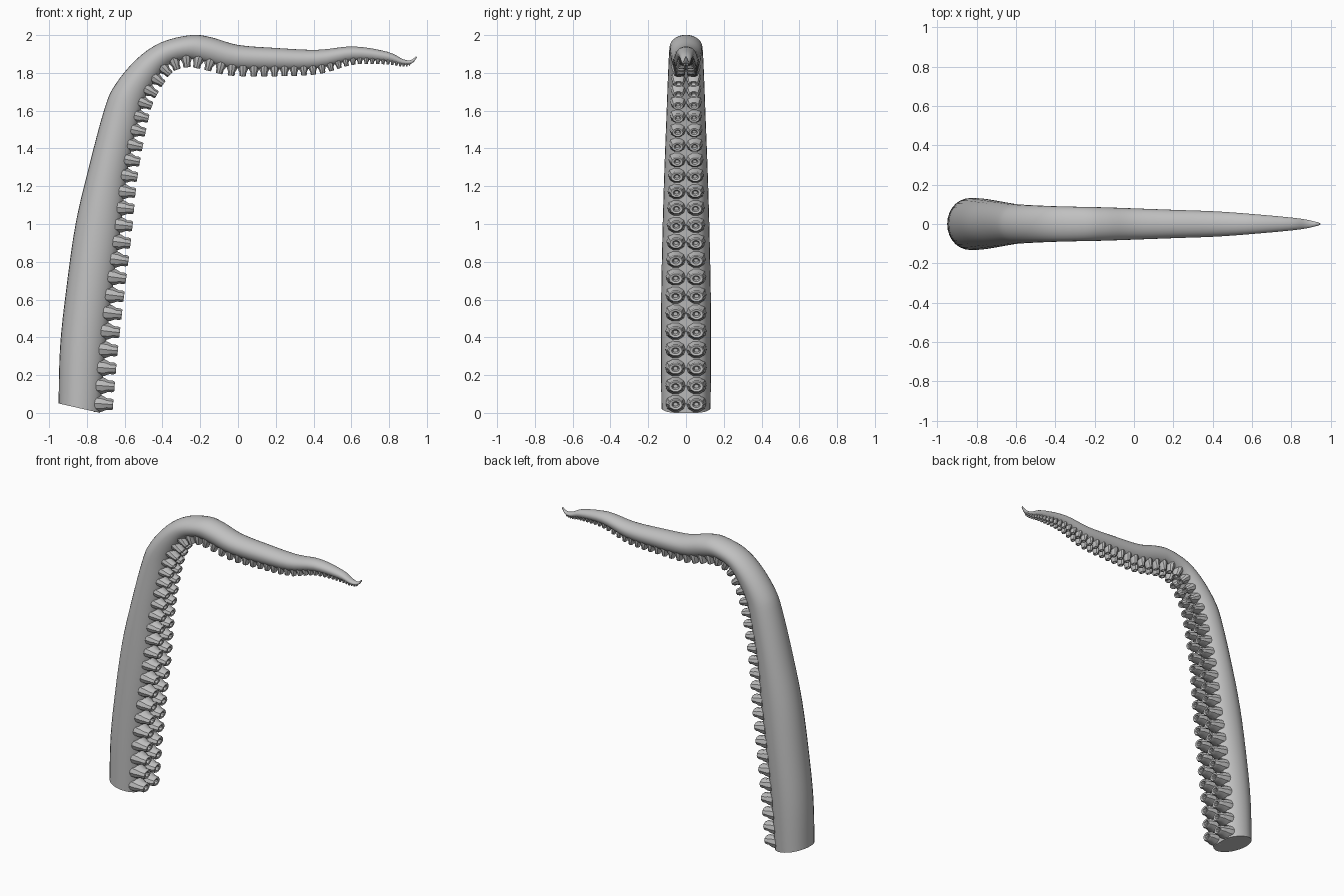
import bpy, bmesh, math
from mathutils import Vector

if "Cube" in bpy.data.objects:
    bpy.data.objects.remove(bpy.data.objects["Cube"])

# outer edge x, z; inner edge x, z; half width
STATIONS = [
    (-.95, .05, -.73, .0, .130), (-.942, .35, -.705, .31, .133),
    (-.91, .65, -.668, .63, .131), (-.86, 1.0, -.625, .95, .124),
    (-.79, 1.3, -.59, 1.25, .115), (-.71, 1.6, -.535, 1.52, .104),
    (-.655, 1.73, -.495, 1.66, .099), (-.54, 1.87, -.432, 1.77, .094),
    (-.41, 1.96, -.365, 1.845, .09), (-.25, 2.0, -.27, 1.873, .087),
    (-.14, 1.988, -.18, 1.86, .085), (0, 1.948, -.03, 1.825, .08),
    (.2, 1.932, .2, 1.818, .072), (.42, 1.922, .42, 1.825, .064),
    (.61, 1.94, .61, 1.868, .05), (.79, 1.912, .785, 1.862, .034),
    (.875, 1.872, .87, 1.845, .023), (.915, 1.868, .92, 1.85, .013),
    (.943, 1.889, .947, 1.881, .005)]
STEPS = 4
SIDES = 28

grey = bpy.data.materials.new("warm_free_grey")
grey.diffuse_color = (.53, .53, .53, 1)
grey.use_nodes = True
grey.node_tree.nodes["Principled BSDF"].inputs["Base Color"].default_value = grey.diffuse_color


def spline(t):
    """Smooth station values at parameter t."""
    i = min(int(t), len(STATIONS) - 2)
    u = t - i
    p = [STATIONS[max(0, min(len(STATIONS) - 1, i + k))] for k in (-1, 0, 1, 2)]
    return [.5 * (2 * b + (c - a) * u + (2 * a - 5 * b + 4 * c - d) * u * u
                  + (3 * b - a - 3 * c + d) * u ** 3) for a, b, c, d in zip(*p)]


def frame(t):
    ox, oz, ix, iz, w = spline(t)
    return Vector((ox, 0, oz)), Vector((ix, 0, iz)), w


def skin(bm, rings):
    """Bridge rings of points and cap both ends."""
    rows = [[bm.verts.new(p) for p in ring] for ring in rings]
    n = len(rows[0])
    for a, b in zip(rows, rows[1:]):
        for k in range(n):
            bm.faces.new((a[k], a[(k + 1) % n], b[(k + 1) % n], b[k]))
    bm.faces.new(rows[0][::-1])
    bm.faces.new(rows[-1])


def finish(bm, name):
    bmesh.ops.recalc_face_normals(bm, faces=bm.faces)
    mesh = bpy.data.meshes.new(name)
    bm.to_mesh(mesh)
    bm.free()
    mesh.materials.append(grey)
    obj = bpy.data.objects.new(name, mesh)
    bpy.context.collection.objects.link(obj)
    bpy.ops.object.select_all(action='DESELECT')
    obj.select_set(True)
    bpy.context.view_layer.objects.active = obj
    bpy.ops.object.shade_smooth_by_angle(angle=math.radians(32))
    return obj


# tentacle body: round back, flattened underside
bm = bmesh.new()
rings = []
for j in range((len(STATIONS) - 1) * STEPS + 1):
    outer, inner, w = frame(j / STEPS)
    ring = []
    for k in range(SIDES):
        a = 2 * math.pi * k / SIDES
        c = math.cos(a)
        depth = .5 + .5 * (min(c, .84) / .84 if c > 0 else c)
        p = outer.lerp(inner, depth)
        p.y = w * math.sin(a)
        ring.append(p)
    rings.append(ring)
skin(bm, rings)
finish(bm, "tentacle_body")

# suckers: paired cups spaced in proportion to the body width
# profile: height / width, length / spacing, breadth / width
CUP = [(-.25, .5, .42), (.05, .47, .4), (.25, .33, .34), (.41, .34, .33),
       (.5, .28, .27), (.48, .17, .16), (.3, .1, .09)]
CUP_SIDES = 10


def add_cup(bm, t, side, spacing):
    outer, inner, w = frame(t)
    ahead, behind = frame(t + .02)[1], frame(t - .02)[1]
    along = (ahead - behind).normalized()
    down = Vector((along.z, 0, -along.x))
    centre = inner + Vector((0, side * .42 * w, 0))
    rings = []
    for h, l, b in CUP:
        ring = []
        for k in range(CUP_SIDES):
            a = 2 * math.pi * (k + .5) / CUP_SIDES
            ring.append(centre + down * h * w + along * (l * spacing * math.cos(a))
                        + Vector((0, b * w * math.sin(a), 0)))
        rings.append(ring)
    skin(bm, rings)


bm = bmesh.new()
t, travelled, last = 0.0, 0.0, frame(0)[1]
target = None
while t < len(STATIONS) - 2.2:
    outer, point, w = frame(t)
    travelled += (point - last).length
    last = point
    spacing = .73 * w
    if target is None:
        target = spacing * .5
    if travelled >= target:
        for side in (-1, 1):
            add_cup(bm, t, side, spacing)
        target += spacing
    t += .005
finish(bm, "suckers")
